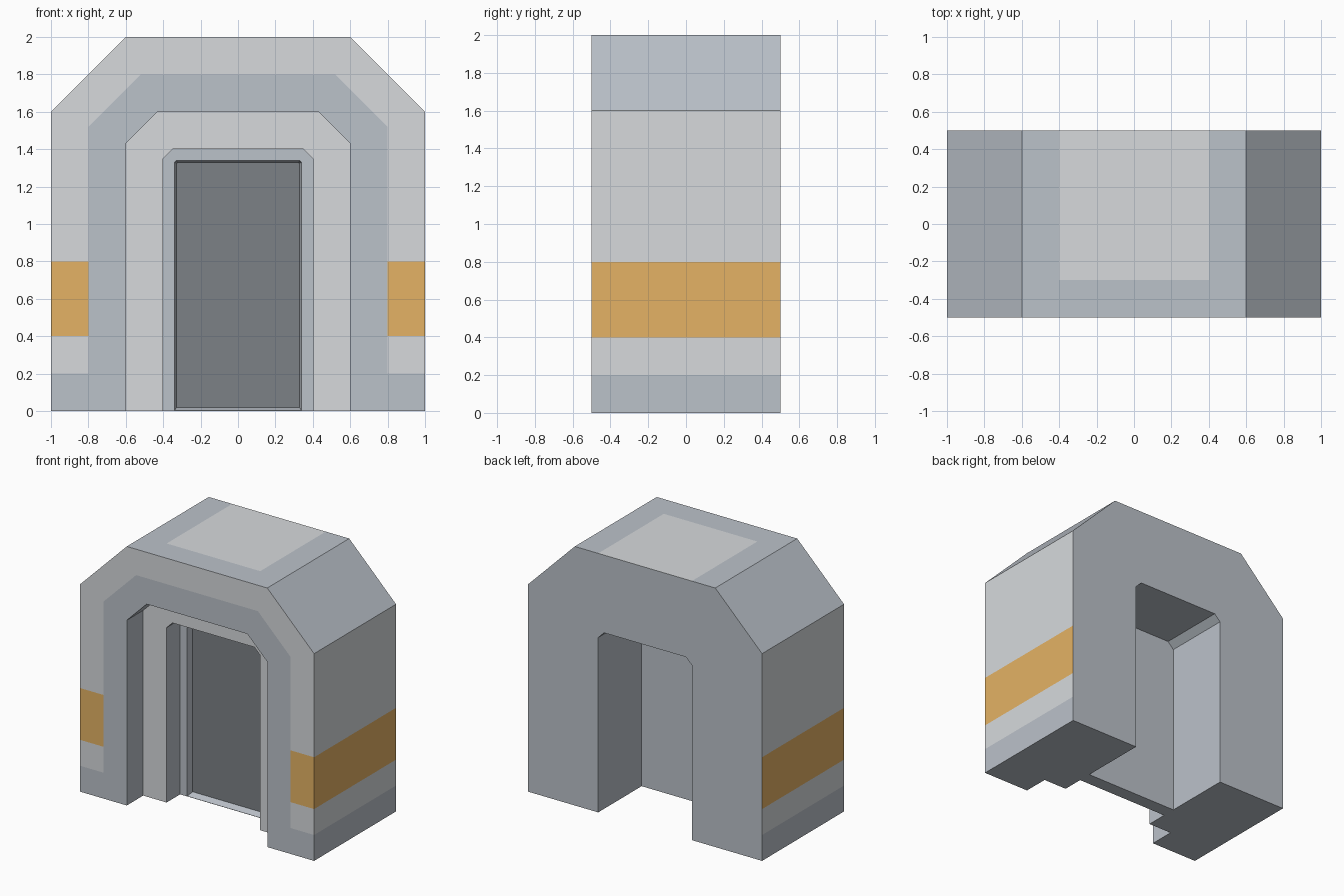
import bpy, bmesh
from mathutils import Vector

if "Cube" in bpy.data.objects:
    bpy.data.objects.remove(bpy.data.objects["Cube"])

LIGHT, TRIM, ORANGE, DARK = range(4)


def material(name, rgb):
    m = bpy.data.materials.new(name)
    m.diffuse_color = (*rgb, 1)
    m.use_nodes = True
    m.node_tree.nodes["Principled BSDF"].inputs["Base Color"].default_value = m.diffuse_color
    return m


MATS = [material("light_grey", (0.68, 0.70, 0.72)),
        material("trim_grey", (0.50, 0.54, 0.59)),
        material("orange_stripe", (0.78, 0.45, 0.13)),
        material("dark_panel", (0.20, 0.22, 0.24))]


def arch(bm, half, top, cut, y, foot=0.0):
    """Six verts of an arch outline with chamfered shoulders, at depth y."""
    right = [(half - cut, top), (half, top - cut), (half, foot)]
    pts = [(-x, z) for x, z in reversed(right)] + right
    return [bm.verts.new((x, y, z)) for x, z in pts]


def bridge(bm, a, b, mat, cyclic=False):
    """Quads joining two arch outlines."""
    faces = []
    for i in range(len(a) if cyclic else len(a) - 1):
        j = (i + 1) % len(a)
        f = bm.faces.new((a[i], a[j], b[j], b[i]))
        f.material_index = mat
        faces.append(f)
    return faces


def cut(bm, faces, co, no):
    geom = set(faces)
    for f in faces:
        geom.update(f.edges, f.verts)
    bmesh.ops.bisect_plane(bm, geom=list(geom), dist=1e-5, plane_co=co, plane_no=no)


def finish(bm, name):
    bmesh.ops.recalc_face_normals(bm, faces=bm.faces)
    mesh = bpy.data.meshes.new(name)
    bm.to_mesh(mesh)
    bm.free()
    for m in MATS:
        mesh.materials.append(m)
    ob = bpy.data.objects.new(name, mesh)
    bpy.context.collection.objects.link(ob)


# Gate frame: outer shell, front trim, stepped recess and rear passage
bm = bmesh.new()
loops = [arch(bm, 1.0, 2.0, 0.40, 0.5),
         arch(bm, 1.0, 2.0, 0.40, -0.5),
         arch(bm, 0.8, 1.8, 0.28, -0.5),
         arch(bm, 0.6, 1.6, 0.17, -0.5),
         arch(bm, 0.6, 1.6, 0.17, -0.3),
         arch(bm, 0.4, 1.4, 0.05, -0.3),
         arch(bm, 0.4, 1.4, 0.05, 0.5)]
seg_mats = [LIGHT, LIGHT, TRIM, TRIM, LIGHT, TRIM, TRIM]
for k, mat in enumerate(seg_mats):
    faces = bridge(bm, loops[k], loops[(k + 1) % len(loops)], mat)
    if k == 0:
        for f in faces[1:4]:
            f.material_index = TRIM
for end in (0, -1):
    bm.faces.new([lp[end] for lp in loops]).material_index = TRIM

# Stripes on the sides and the front edge band
for z in (0.2, 0.4, 0.8):
    cut(bm, [f for f in bm.faces if f.material_index == LIGHT],
        Vector((0, 0, z)), Vector((0, 0, 1)))
for f in bm.faces:
    c = f.calc_center_median()
    if f.material_index == LIGHT and abs(c.x) > 0.8:
        if c.z < 0.2:
            f.material_index = TRIM
        elif 0.4 < c.z < 0.8:
            f.material_index = ORANGE

# Light panel on the roof
for co, no in (((-0.4, 0, 0), (1, 0, 0)), ((0.4, 0, 0), (1, 0, 0)), ((0, -0.3, 0), (0, 1, 0))):
    cut(bm, [f for f in bm.faces if f.calc_center_median().z > 1.99],
        Vector(co), Vector(no))
for f in bm.faces:
    c = f.calc_center_median()
    if c.z > 1.99 and abs(c.x) < 0.4 and c.y > -0.3:
        f.material_index = LIGHT
finish(bm, "gate_frame")

# Door: slab with a bevelled, sunken dark panel
bm = bmesh.new()
loops = [arch(bm, 0.4, 1.4, 0.05, -0.03),
         arch(bm, 0.4, 1.4, 0.05, -0.135),
         arch(bm, 0.34, 1.34, 0.01, -0.135, 0.002),
         arch(bm, 0.328, 1.328, 0.004, -0.085, 0.02)]
for a, b in zip(loops, loops[1:]):
    bridge(bm, a, b, TRIM, cyclic=True)
bm.faces.new(loops[0]).material_index = TRIM
bm.faces.new(loops[-1]).material_index = DARK
finish(bm, "door")
